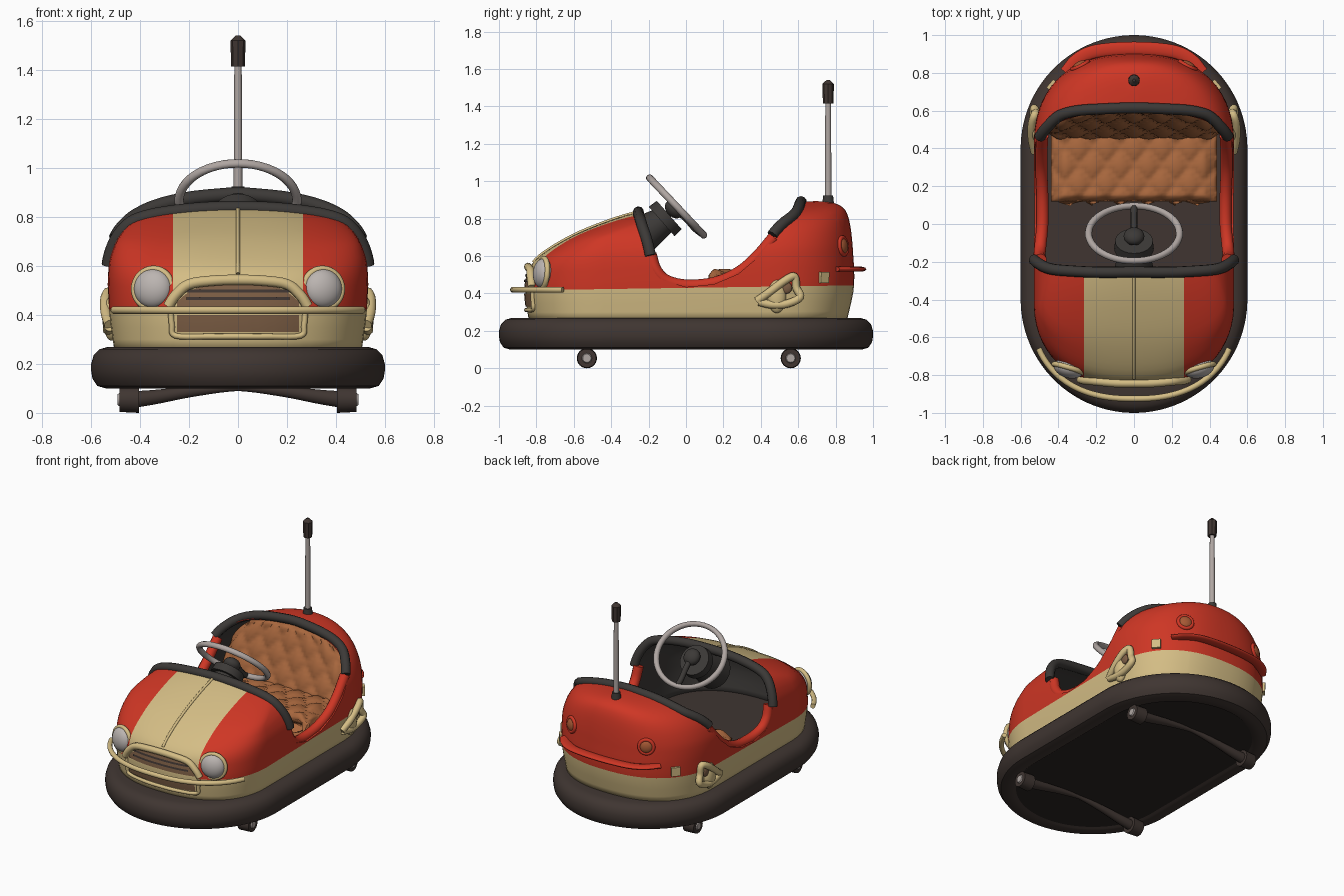
import bpy, bmesh, math
from mathutils import Vector
from mathutils.bvhtree import BVHTree

if "Cube" in bpy.data.objects:
    bpy.data.objects.remove(bpy.data.objects["Cube"])

def mat(name, r, g, b):
    m = bpy.data.materials.new(name)
    m.diffuse_color = (r, g, b, 1)
    m.use_nodes = True
    m.node_tree.nodes["Principled BSDF"].inputs["Base Color"].default_value = m.diffuse_color
    return m

RED = mat("red paint", .62, .037, .018)
CREAM = mat("cream paint", .66, .51, .235)
RUBBER = mat("brown rubber", .05, .036, .031)
TRIM = mat("dark trim", .045, .041, .038)
UNDER = mat("underside black", .025, .019, .017)
SEAT = mat("seat leather", .39, .135, .047)
GRILLE = mat("grille brown", .2, .11, .058)
STEEL = mat("steel grey", .43, .38, .36)
LENS = mat("lamp glass", .5, .46, .44)
AMBER = mat("tail lamp amber", .38, .1, .035)

def finish(o, *mats, angle=40):
    for m in mats:
        o.data.materials.append(m)
    bpy.ops.object.select_all(action='DESELECT')
    o.select_set(True)
    bpy.context.view_layer.objects.active = o
    bpy.ops.object.shade_smooth_by_angle(angle=math.radians(angle))
    return o

def to_object(name, bm):
    me = bpy.data.meshes.new(name)
    bm.to_mesh(me)
    bm.free()
    o = bpy.data.objects.new(name, me)
    bpy.context.collection.objects.link(o)
    return o

def catmull(pts, steps=5):
    p = [Vector(q) for q in pts]
    p = [2 * p[0] - p[1]] + p + [2 * p[-1] - p[-2]]
    out = []
    for a, b, c, d in zip(p, p[1:], p[2:], p[3:]):
        for i in range(steps):
            t = i / steps
            out.append(.5 * (2*b + (c-a)*t + (2*a-5*b+4*c-d)*t*t + (3*b-a-3*c+d)*t**3))
    return out + [p[-2]]

def outline(w, f, b, z, n, k=64):
    """Plan outline: rounded front reaching y=f, rounded rear reaching y=b."""
    yf, yb = max(-.4, f + .25), min(.4, b - .35)
    pts = []
    for i in range(k):
        a = 2 * math.pi * (i + .5) / k
        c, s = math.cos(a), math.sin(a)
        e = abs(s) ** (2 / n)
        y = yb + (b - yb) * e if s > 0 else yf + (f - yf) * e
        pts.append((math.copysign(w * abs(c) ** (2 / n), c), y, z))
    return pts

def loft(rings, bottom=True):
    bm = bmesh.new()
    vs = [[bm.verts.new(p) for p in r] for r in rings]
    k = len(vs[0])
    for a, b in zip(vs, vs[1:]):
        for i in range(k):
            bm.faces.new((a[i], a[(i+1) % k], b[(i+1) % k], b[i]))
    bm.faces.new(vs[-1])
    if bottom:
        bm.faces.new(vs[0][::-1])
    bmesh.ops.recalc_face_normals(bm, faces=bm.faces)
    return bm

# Rubber bumper with floor, and underside plate
prof = [(.14, .125), (.11, .1), (.06, .1), (.025, .11), (.005, .14), (0, .17), (0, .2),
        (.01, .235), (.035, .26), (.07, .27), (.14, .27)]
finish(to_object("bumper_ring", loft([outline(.6-d, -1+d, 1-d, z, 2, 96) for d, z in prof])), RUBBER)
finish(to_object("underside_plate", loft([outline(.49, -.89, .89, z, 2) for z in (.108, .13)])), UNDER)

# Body shell: table of half width, front y, rear y, height
rows = [(.505, -.84, .86, .25), (.525, -.86, .895, .4), (.53, -.85, .9, .5), (.53, -.82, .895, .58),
        (.52, -.74, .89, .65), (.485, -.6, .88, .73), (.425, -.45, .865, .79),
        (.33, -.32, .84, .83), (.2, -.2, .79, .855), (.05, -.1, .7, .868)]
fine = []
for a, b in zip(catmull([r[:3] for r in rows], 3), catmull([(r[3], 0, 0) for r in rows], 3)):
    fine.append(outline(a.x, a.y, a.z, b.x, 2.4))
bm = loft(fine, bottom=False)
for v in bm.verts:
    v.co.z += .03 * v.co.y * (v.co.z - .25) / .5
split_no = Vector((0, -.015, 1))
for co, no in (((0, 0, .43), split_no), ((.265, 0, 0), (1, 0, 0)), ((-.265, 0, 0), (1, 0, 0))):
    bmesh.ops.bisect_plane(bm, geom=bm.verts[:] + bm.edges[:] + bm.faces[:], plane_co=co, plane_no=no)
for f in bm.faces:
    c = f.calc_center_median()
    low = (c - Vector((0, 0, .43))).dot(split_no) < 0
    f.material_index = int(low or (abs(c.x) < .265 and c.y < -.1))
surface = BVHTree.FromBMesh(bm)
body = finish(to_object("body_shell", bm), RED, CREAM, TRIM, TRIM)
sol = body.modifiers.new("thickness", 'SOLIDIFY')
sol.thickness, sol.offset, sol.material_offset = .018, -1, 2

# Cockpit opening cut from the shell
side = [(-.26, 1.2), (-.26, .86), (-.235, .76), (-.2, .64), (-.17, .54), (-.12, .47), (0, .435), (.15, .45),
        (.28, .505), (.38, .59), (.46, .69), (.53, .79), (.6, .87), (.62, 1.2)]
bm = bmesh.new()
face = bm.faces.new([bm.verts.new((-.8, y, z)) for y, z in side])
ext = bmesh.ops.extrude_face_region(bm, geom=[face])
bmesh.ops.translate(bm, vec=(1.6, 0, 0), verts=[g for g in ext['geom'] if isinstance(g, bmesh.types.BMVert)])
bmesh.ops.recalc_face_normals(bm, faces=bm.faces)
cutter = to_object("cockpit_cutter", bm)
cutter.hide_render = True
cutter.hide_set(True)
cut = body.modifiers.new("cockpit", 'BOOLEAN')
cut.operation, cut.solver, cut.object = 'DIFFERENCE', 'EXACT', cutter
# Apply the cut so that the helper can go
bpy.context.view_layer.update()
cut_mesh = bpy.data.meshes.new_from_object(body.evaluated_get(bpy.context.evaluated_depsgraph_get()))
body.modifiers.clear()
body.data = cut_mesh
bpy.data.objects.remove(cutter)

def tube(name, pts, r, m, snap=False, mirror=False, radii=None):
    if mirror:
        pts = pts + [(-x, y, z) for x, y, z in pts[-2::-1]]
    path = catmull(pts)
    if snap:
        path = [surface.find_nearest(p)[0] for p in path]
    cu = bpy.data.curves.new(name, 'CURVE')
    cu.dimensions, cu.bevel_depth, cu.bevel_resolution, cu.use_fill_caps = '3D', r, 3, True
    sp = cu.splines.new('POLY')
    sp.points.add(len(path) - 1)
    for i, p in enumerate(path):
        sp.points[i].co = (*p, 1)
        sp.points[i].radius = radii(p) if radii else 1
    o = bpy.data.objects.new(name, cu)
    bpy.context.collection.objects.link(o)
    me = bpy.data.meshes.new_from_object(o)
    bpy.data.objects.remove(o)
    o = bpy.data.objects.new(name, me)
    bpy.context.collection.objects.link(o)
    me.materials.clear()
    return finish(o, m, angle=60)

# Cockpit edging
tube("dash_trim", [(.5, -.19, .6), (.49, -.21, .68), (.45, -.235, .76), (.36, -.25, .82), (.2, -.26, .85),
                   (0, -.26, .86)], .03, TRIM, True, True)
tube("seat_trim", [(.47, .46, .7), (.46, .52, .78), (.41, .575, .84), (.31, .6, .87), (.15, .61, .885),
                   (0, .615, .89)], .03, TRIM, True, True)
for s, tag in ((1, "right"), (-1, "left")):
    tube("sill_rim_" + tag, [(s*x, y, z) for x, y, z in (
        (.495, -.19, .61), (.5, -.165, .53), (.495, -.11, .47), (.485, 0, .442), (.485, .15, .455),
        (.49, .28, .51), (.49, .38, .595), (.485, .47, .7))], .033, RED)

def sheet(name, func, nu, nv, m, thick=0):
    """Grid of func(u, v), u in -1..1 and v in 0..1, with optional backing."""
    bm = bmesh.new()
    g = [[bm.verts.new(func(2*i/nu - 1, j/nv)) for i in range(nu + 1)] for j in range(nv + 1)]
    for j in range(nv):
        for i in range(nu):
            bm.faces.new((g[j][i], g[j][i+1], g[j+1][i+1], g[j+1][i]))
    o = finish(to_object(name, bm), m, angle=50)
    if thick:
        sm = o.modifiers.new("thickness", 'SOLIDIFY')
        sm.thickness, sm.offset = thick, -1
    return o

# Quilted seat
def puff(u, v):
    q = abs(math.sin(math.pi*(3*u + 2*v)) * math.sin(math.pi*(3*u - 2*v))) ** .5
    edge = max(abs(u), abs(2*v - 1))
    return .022 * q - .04 * max(0, edge - .85) / .15

sheet("seat_cushion", lambda u, v: (.44*u, .12 + .38*v, .515 + puff(u, v) - .02*v), 48, 32, SEAT, .2)
sheet("seat_back", lambda u, v: (.465*(1 - .3*v**4)*u, .45 + .16*v - .9*puff(u, v),
                                 .47 + .4*v - .05*v*u**4 + .4*puff(u, v)), 48, 32, SEAT, .04)

# Grille panels that follow the nose
def nose(x, z, out=.006):
    hit = surface.ray_cast(Vector((x, -2, z)), Vector((0, 1, 0)))[0]
    return (x, hit.y - out, z)

sheet("grille_upper", lambda u, v: nose(.25*u, .435 + (.09 - .075*u**4)*v), 24, 6, GRILLE)
sheet("grille_lower", lambda u, v: nose(.25*u, .33 + .07*v), 24, 3, GRILLE)
for i, z in enumerate((.462, .492)):
    sheet("grille_slat_%d" % i, lambda u, v: nose(.21*u, z + .012*v, .012), 24, 1, RUBBER)
tube("grille_lip", [nose(x, z, .012) for x, z in ((.285, .435), (.255, .48), (.2, .525), (.1, .54), (0, .543))],
     .022, CREAM, mirror=True)
tube("grille_frame", [nose(x, z, .004) for x, z in ((.275, .42), (.27, .36), (.255, .315), (.12, .312), (0, .312))],
     .012, CREAM, mirror=True)
tube("hood_ridge", [(0, y, z) for y, z in ((-.82, .57), (-.74, .65), (-.6, .73), (-.45, .79), (-.28, .84))],
     .009, CREAM, snap=True)
# Front guard bar
bar = [p for p in outline(.55, -.925, .9, .42, 2.4) if p[1] < -.62]
tube("guard_bar", bar, .016, CREAM)

def prim(kind, name, m, loc, axis=(0, 0, 1), scale=(1, 1, 1), **kw):
    getattr(bpy.ops.mesh, "primitive_%s_add" % kind)(location=loc, **kw)
    o = bpy.context.object
    o.name = name
    o.scale = scale
    o.rotation_euler = Vector(axis).to_track_quat('Z', 'Y').to_euler()
    return finish(o, m)

def ball(name, m, loc, axis, scale):
    return prim("uv_sphere", name, m, loc, axis, scale, segments=32, ring_count=16, radius=1)

def ring(name, m, loc, axis, R, r, scale=(1, 1, 1)):
    return prim("torus", name, m, loc, axis, scale, major_radius=R, minor_radius=r,
                major_segments=48, minor_segments=12)

def rod(name, m, a, b, r1, r2, sides=24):
    a, b = Vector(a), Vector(b)
    return prim("cone", name, m, (a + b) / 2, b - a, vertices=sides, radius1=r1, radius2=r2, depth=(b - a).length)

for s, tag in ((1, "right"), (-1, "left")):
    # Headlights
    d = (.3*s, -1, .08)
    ball("headlight_" + tag, LENS, (.347*s, -.765, .508), d, (.08, .08, .05))
    ring("headlight_rim_" + tag, CREAM, (.347*s, -.765, .508), d, .08, .014)
    # Tail lamps and square marker lamps
    p, _, _, _ = surface.find_nearest(Vector((.29*s, .85, .655)))
    d = (.45*s, .9, .1)
    ball("tail_lamp_" + tag, AMBER, p, d, (.042, .042, .022))
    ring("tail_lamp_rim_" + tag, RED, p, d, .045, .012)
    p, n, _, _ = surface.find_nearest(Vector((.44*s, .74, .485)))
    mk = prim("cube", "marker_lamp_" + tag, CREAM, p, n, (.028, .03, .016), size=2)
    bv = mk.modifiers.new("round", 'BEVEL')
    bv.width, bv.segments = .008, 2
    # Side catch: flared pod with a loop and a dark pocket
    tube("side_catch_" + tag, [(s*x, y, z) for x, y, z in (
        (.525, .38, .36), (.54, .45, .41), (.54, .53, .47), (.525, .58, .49), (.52, .59, .43), (.53, .61, .38),
        (.53, .54, .345), (.53, .46, .34), (.525, .39, .355))], .022, CREAM)
    ball("side_pod_" + tag, CREAM, (.517*s, .485, .385), (s, 0, 0), (.05, .09, .035))
    ball("side_pocket_" + tag, GRILLE, (.525*s, .535, .43), (s, 0, 0), (.032, .032, .014))
    # Wheels
    for y, end in ((-.53, "front"), (.56, "rear")):
        n = "%s_%s" % (end, tag)
        rod("wheel_" + n, RUBBER, (.405*s, y, .054), (.485*s, y, .054), .054, .05)
        rod("wheel_hub_" + n, STEEL, (.48*s, y, .054), (.492*s, y, .054), .03, .022)

# Axles arching under the plate
for y, end in ((-.53, "front"), (.56, "rear")):
    tube("axle_" + end, [(.42, y, .055), (.33, y, .066), (.18, y, .088), (0, y, .102)], .022, RUBBER, mirror=True,
         radii=lambda p: .6 + 1.0 * abs(p.x) / .42)

# Rear ridge shelf
shelf = [(x, y, 0) for x, y in ((.36, .8), (.3, .87), (.2, .915), (0, .93))]
o = tube("rear_ridge", shelf, .035, RED, mirror=True)
o.scale.z, o.location.z = .4, .53

# Steering wheel, column and spoke
axis = Vector((0, .73, .69))
ring("steering_wheel", STEEL, (0, -.05, .865), axis, .241, .019, (1, .88, 1))
rod("steering_column", TRIM, (0, -.3, .67), (0, -.12, .79), .12, .075)
rod("column_collar", TRIM, (0, -.13, .785), (0, -.09, .82), .105, .1)
ball("steering_hub", TRIM, (0, -.065, .85), axis, (.055, .055, .04))
tube("steering_spoke", [(0, -.06, .85), (0, 0, .8), (0, .05, .745), (0, .09, .715)], .018, TRIM)

# Rear pole
rod("pole_base", TRIM, (0, .76, .86), (0, .76, .925), .034, .026)
rod("pole", STEEL, (0, .76, .9), (0, .76, 1.44), .018, .015)
rod("pole_tip", RUBBER, (0, .76, 1.415), (0, .76, 1.52), .028, .031, 8)
rod("pole_tip_cap", RUBBER, (0, .76, 1.52), (0, .76, 1.542), .031, .008, 8)
